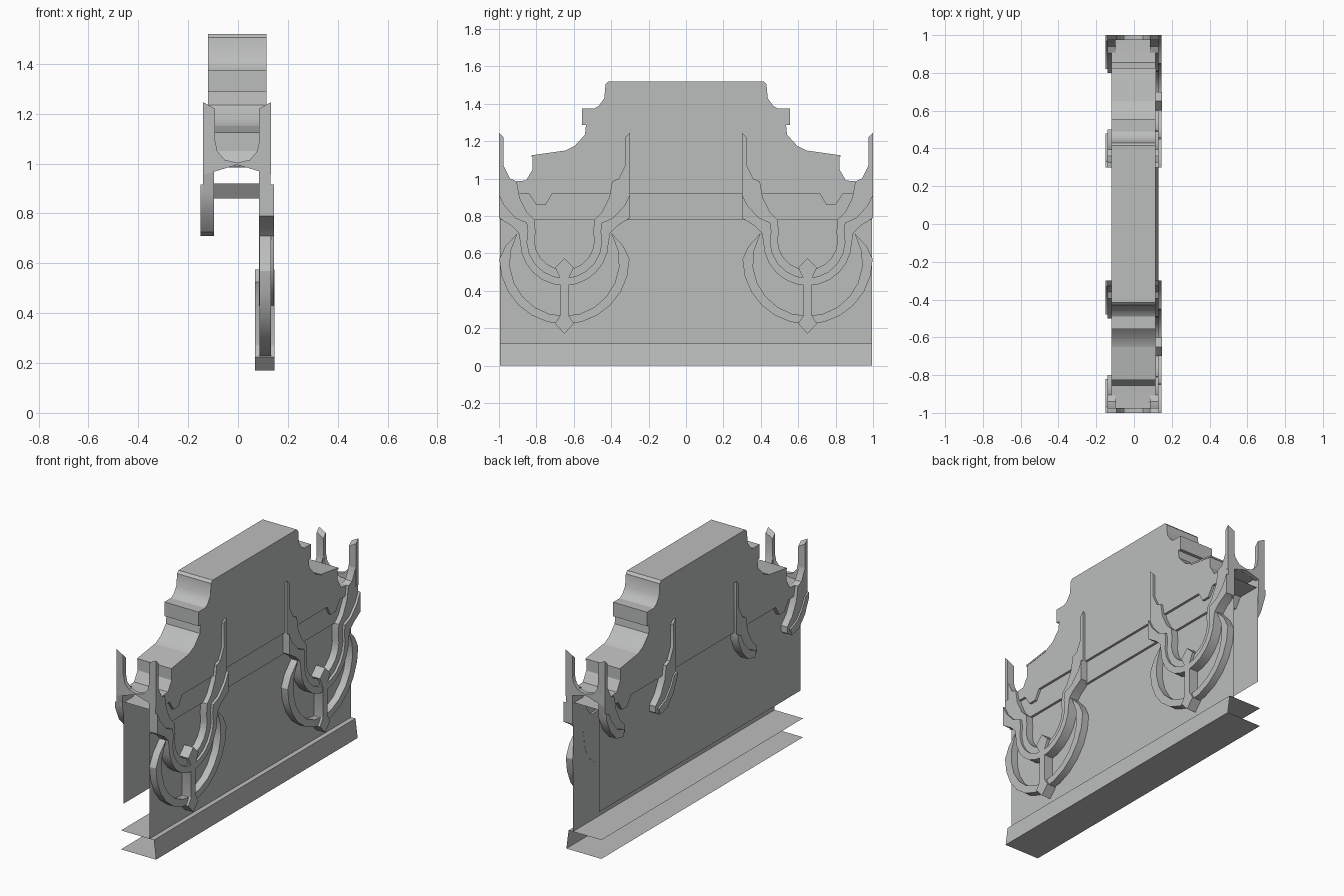
import bpy, bmesh
from math import sin, cos, radians

if "Cube" in bpy.data.objects:
    bpy.data.objects.remove(bpy.data.objects["Cube"])

stone = bpy.data.materials.new("stone")
stone.diffuse_color = (.5, .51, .505, 1)
stone.use_nodes = True
stone.node_tree.nodes["Principled BSDF"].inputs["Base Color"].default_value = stone.diffuse_color


def mesh_object(name, verts, faces):
    bm = bmesh.new()
    vs = [bm.verts.new(v) for v in verts]
    for f in faces:
        bm.faces.new([vs[i] for i in f])
    bmesh.ops.recalc_face_normals(bm, faces=bm.faces)
    me = bpy.data.meshes.new(name)
    bm.to_mesh(me)
    bm.free()
    ob = bpy.data.objects.new(name, me)
    bpy.context.collection.objects.link(ob)
    me.materials.append(stone)
    return ob


def prism(name, poly, a, b, axis='X', open_edges=(), tip_drop=0):
    """Extrude a closed outline from a to b; outline is (y,z) for X, (x,z) for Y.
    tip_drop lowers the spike tips on the a side."""
    def place(p, d, drop=0):
        z = p[1] - (drop if p[1] > 1.2 else 0)
        return (d, p[0], z) if axis == 'X' else (p[0], d, z)
    n = len(poly)
    verts = [place(p, a, tip_drop) for p in poly] + [place(p, b) for p in poly]
    faces = [tuple(range(n)), tuple(range(n, 2 * n))]
    faces += [(i, (i + 1) % n, n + (i + 1) % n, n + i)
              for i in range(n) if i not in open_edges]
    return mesh_object(name, verts, faces)


def sheet(name, path, y=0.995):
    """Open strip: (x,z) path swept along y."""
    n = len(path)
    verts = [(x, s * y, z) for s in (-1, 1) for x, z in path]
    return mesh_object(name, verts, [(i, i + 1, n + i + 1, n + i) for i in range(n - 1)])


def flip(pts):
    return [(-u, z) for u, z in reversed(pts)]


def arc(r, zc, a0, a1, n=6):
    angles = [radians(a0 + (a1 - a0) * i / n) for i in range(n + 1)]
    return [(r * cos(a), zc + r * sin(a)) for a in angles]


def u_shape(outer, inner):
    """Mirror half outlines (outer tip->bottom, inner bottom->tip)."""
    o = outer + flip(outer[:-1])
    i = [(-u, z) for u, z in reversed(inner)] + inner[1:]
    if outer[0] == inner[-1]:
        i = i[1:-1]
    return o + i


def shift(poly, c):
    return [(u + c, z) for u, z in poly]


# stepped crest, open at both ends and closed underneath with two small dips
top = [(.415, 1.52), (.43, 1.505), (.437, 1.43), (.465, 1.39), (.49, 1.375), (.555, 1.375),
       (.555, 1.287), (.535, 1.287), (.54, 1.235), (.595, 1.175), (.655, 1.145),
       (.82, 1.122), (.82, 1.05), (.855, .99), (.915, .985), (.985, .985)]
under = [(.985, .92), (.84, .92), (.80, .86), (.75, .86), (.715, .92)]
half = top + under
crest = half + flip(half)
n = len(half)
e = len(top) - 1
prism("crest", crest, -.12, .115, 'X', (e, 2 * n - 2 - e))

# thin slabs capping the lower shoulders
for s in (-1, 1):
    prism("shoulder_slab", [(s * .65, 1.15), (s * .825, 1.125), (s * .825, 1.115), (s * .65, 1.14)],
          -.12, .117)

# walls and base
sheet("front_wall", [(.115, .92), (.1, .92), (.1, .78), (.085, .78), (.085, .118)])
sheet("back_wall", [(-.12, .92), (-.096, .92), (-.096, .288)])
sheet("base", [(-.112, .118), (.115, .118), (.13, 0), (-.112, 0)])

# corner end brackets: two spikes joined by a rounded saddle
bracket = u_shape([(.135, 1.245), (.135, .955), (0, .995)],
                  [(0, 1.003), (.05, 1.015), (.08, 1.05), (.09, 1.1), (.09, 1.22)])
for s in (-1, 1):
    prism("end_bracket", shift(bracket, -.003), s * .975, s * 1.0, 'Y', (), .025)

# side ornament outlines
claw_in = [(.2, .82), (.24, .9), (.255, .985), (.29, 1.0), (.325, 1.07), (.325, 1.22)]
claw_out = [(.35, .79), (.28, .745), (.245, .71)] + arc(.237, .665, 0, -90)
claw = u_shape([(.35, 1.245)] + claw_out, arc(.16, .672, -90, 15) + [(.16, .78)] + claw_in)
band = u_shape([(.35, .915)] + claw_out,
               arc(.2, .668, -90, 15) + [(.2, .765), (.26, .79), (.32, .855), (.35, .915)])
crescent = u_shape([(.25, .71), (.315, .64)] + arc(.348, .57, 0, -90),
                   arc(.293, .558, -90, 10) + [(.25, .71)])
stem_r = [(0, .575), (.05, .525), (.022, .465), (.022, .27), (.05, .225), (0, .17)]
stem = stem_r + flip(stem_r[1:-1])
hook = [(.35, 1.245), (.35, .88), (.31, .79), (.25, .725), (.18, .71), (.15, .73), (.15, .77)] + claw_in
hook_band = [(.35, .915), (.35, .88), (.31, .79), (.25, .725), (.18, .71), (.17, .75),
             (.24, .78), (.29, .84), (.32, .9)]

for c in (-.65, .65):
    # front: full claw, raised band, crescent and pointed stem
    prism("front_claw", shift(claw, c), .084, .13, tip_drop=.025)
    prism("front_claw_band", shift(band, c), .086, .145)
    prism("front_crescent", shift(crescent, c), .087, .132)
    prism("front_stem", shift(stem, c), .068, .147)
    # back: short hooks only
    for m in (-1, 1):
        prism("back_hook", [(m * u + c, z) for u, z in hook], -.097, -.14, tip_drop=.025)
        prism("back_hook_band", [(m * u + c, z) for u, z in hook_band], -.098, -.15)

# smooth curved bands, keep hard edges
bpy.ops.object.select_all(action='SELECT')
bpy.context.view_layer.objects.active = bpy.context.scene.objects["crest"]
bpy.ops.object.shade_smooth_by_angle(angle=radians(30))
